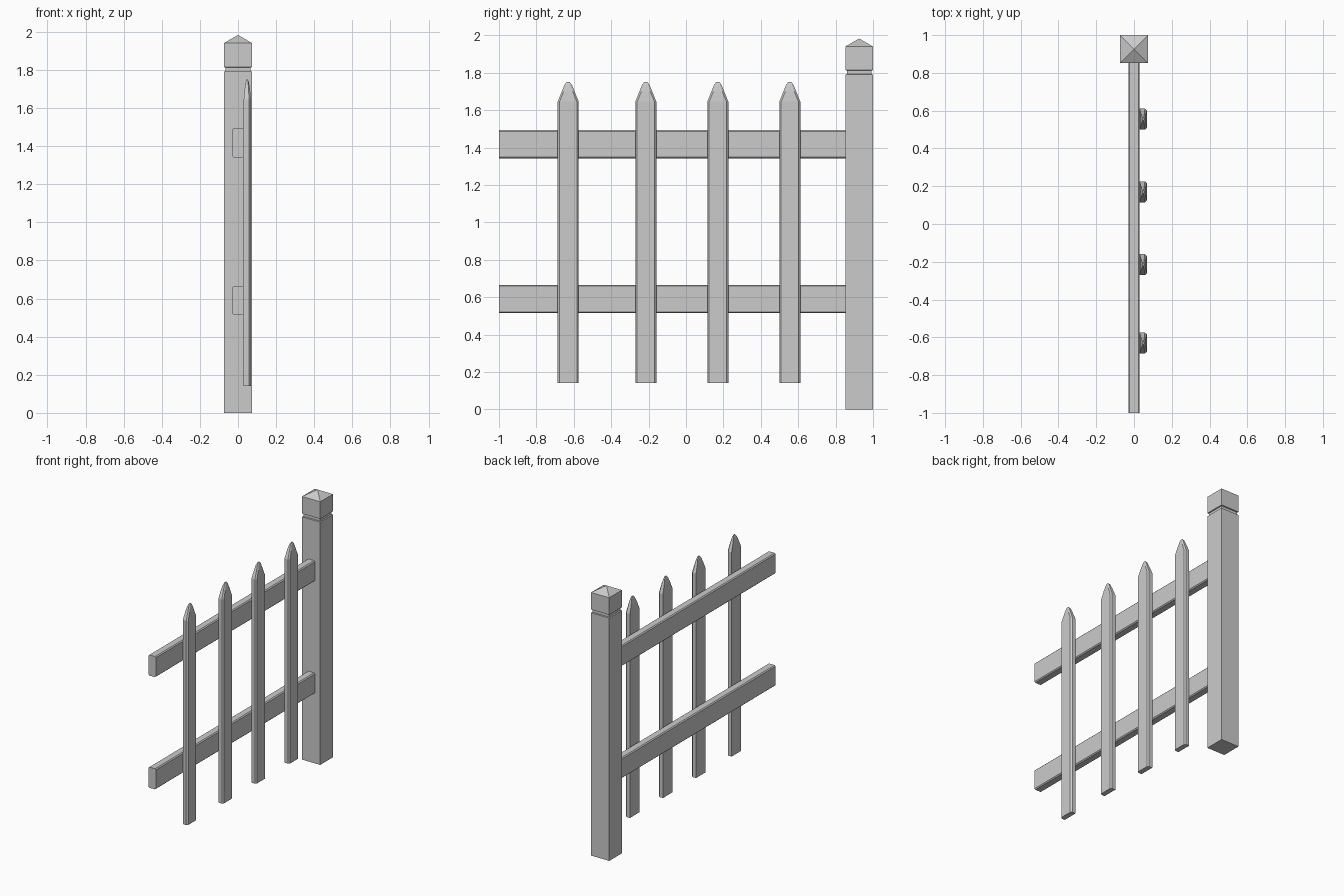
import bpy, bmesh

if "Cube" in bpy.data.objects:
    bpy.data.objects.remove(bpy.data.objects["Cube"])


def loft(name, rings):
    """Skin a closed solid through rings of equal vertex count."""
    bm = bmesh.new()
    loops = [[bm.verts.new(p) for p in ring] for ring in rings]
    n = len(loops[0])
    for a, b in zip(loops, loops[1:]):
        for i in range(n):
            j = (i + 1) % n
            bm.faces.new((a[i], a[j], b[j], b[i]))
    bm.faces.new(loops[0][::-1])
    bm.faces.new(loops[-1])
    bmesh.ops.remove_doubles(bm, verts=bm.verts, dist=1e-5)
    bmesh.ops.recalc_face_normals(bm, faces=bm.faces)
    mesh = bpy.data.meshes.new(name)
    bm.to_mesh(mesh)
    bm.free()
    obj = bpy.data.objects.new(name, mesh)
    bpy.context.collection.objects.link(obj)
    return obj


def square(h, z, y=0.926):
    return [(sx * h, y + sy * h, z)
            for sx, sy in ((-1, -1), (1, -1), (1, 1), (-1, 1))]


def chamfered(hx, hz, c, y, z):
    pts = [(hx, hz - c), (hx - c, hz), (c - hx, hz), (-hx, hz - c),
           (-hx, c - hz), (c - hx, -hz), (hx - c, -hz), (hx, c - hz)]
    return [(px, y, z + pz) for px, pz in pts]


def picket_ring(y, z, hw, hd):
    # outer (+x) edges are chamfered
    cx, c = 0.049, min(0.010, hw * 0.4)
    return [(cx - hd, y - hw, z), (cx + hd * 0.45, y - hw, z),
            (cx + hd, y - hw + c, z), (cx + hd, y + hw - c, z),
            (cx + hd * 0.45, y + hw, z), (cx - hd, y + hw, z)]


# Post with a neck groove and pyramid-topped cap
H = 0.074
loft("post", [square(H, 0), square(H, 1.79), square(0.066, 1.792),
              square(0.066, 1.812), square(H, 1.814), square(H, 1.94),
              square(0.001, 1.982)])

# Two horizontal rails
for name, z in (("lower_rail", 0.59), ("upper_rail", 1.417)):
    loft(name, [chamfered(0.03, 0.076, 0.007, y, z) for y in (-1, 0.87)])

# Four pointed pickets
for i, y in enumerate((-0.63, -0.215, 0.17, 0.555)):
    loft(f"picket_{i + 1}", [picket_ring(y, z, hw, hd) for z, hw, hd in (
        (0.14, 0.056, 0.019), (1.645, 0.056, 0.019), (1.70, 0.034, 0.014),
        (1.735, 0.020, 0.008), (1.75, 0.008, 0.003))])
